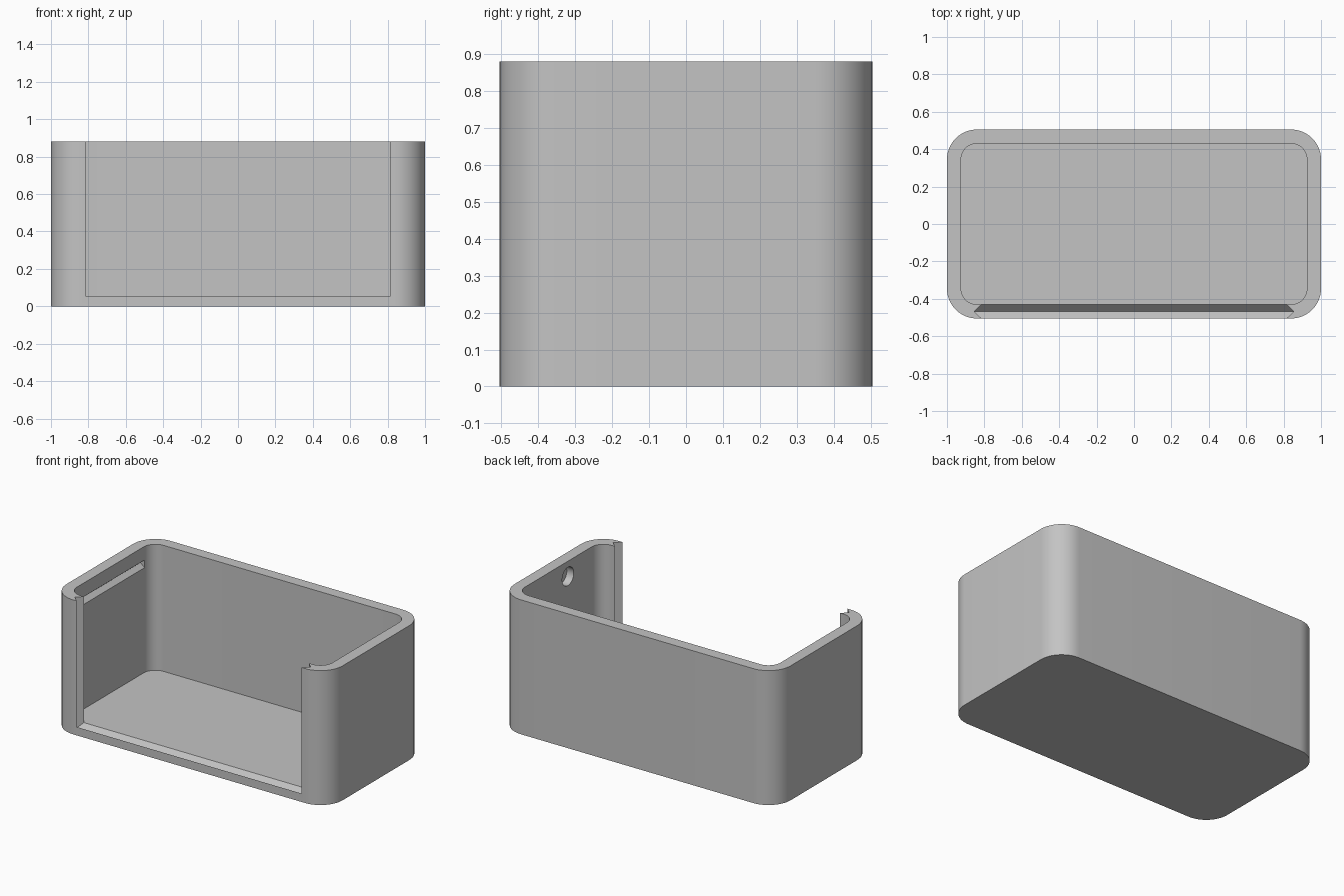
import bpy, bmesh, math

cube = bpy.data.objects.get("Cube")
if cube:
    bpy.data.objects.remove(cube, do_unlink=True)

HALF_X, HALF_Y, HEIGHT = 1.0, 0.505, 0.88
WALL, FLOOR, RADIUS = 0.075, 0.055, 0.16
OPEN_X, GROOVE = 0.815, 0.04

grey = bpy.data.materials.new("matte_grey")
grey.use_nodes = True
colour = (0.55, 0.55, 0.55, 1)
grey.diffuse_color = colour
grey.node_tree.nodes["Principled BSDF"].inputs["Base Color"].default_value = colour


def loft(name, rings):
    """Closed solid through matching rings of points."""
    bm = bmesh.new()
    loops = [[bm.verts.new(p) for p in ring] for ring in rings]
    n = len(loops[0])
    for a, b in zip(loops, loops[1:]):
        for i in range(n):
            j = (i + 1) % n
            bm.faces.new((a[i], a[j], b[j], b[i]))
    bm.faces.new(loops[0])
    bm.faces.new(loops[-1])
    bmesh.ops.recalc_face_normals(bm, faces=bm.faces)
    mesh = bpy.data.meshes.new(name)
    bm.to_mesh(mesh)
    bm.free()
    mesh.materials.append(grey)
    obj = bpy.data.objects.new(name, mesh)
    bpy.context.collection.objects.link(obj)
    return obj


def rounded_ring(hx, hy, r, z, steps=14):
    ring = []
    for k, (sx, sy) in enumerate(((1, 1), (-1, 1), (-1, -1), (1, -1))):
        for i in range(steps + 1):
            a = math.pi / 2 * (k + i / steps)
            ring.append((sx * (hx - r) + r * math.cos(a),
                         sy * (hy - r) + r * math.sin(a), z))
    return ring


def rounded_box(name, inset, z0, z1):
    size = (HALF_X - inset, HALF_Y - inset, RADIUS - inset)
    return loft(name, [rounded_ring(*size, z) for z in (z0, z1)])


# Outer shell and its cavity
box = rounded_box("box_body", 0, 0, HEIGHT)
cavity = rounded_box("cavity_cutter", WALL, FLOOR, HEIGHT + 0.2)

# Front opening with a V groove down both sides and along the sill
front, back = -HALF_Y, -HALF_Y + WALL
rings = []
for y, d in ((front - 0.1, 0), (front, 0), ((front + back) / 2, GROOVE),
             (back, 0), (back + 0.03, 0)):
    x, z, top = OPEN_X + d, FLOOR - d, HEIGHT + 0.2
    rings.append([(-x, y, z), (x, y, z), (x, y, top), (-x, y, top)])
opening = loft("front_opening_cutter", rings)

# Long V slot inside the right wall
inner = HALF_X - WALL
slot_z, slot_h, slot_d = 0.765, 0.025, 0.03
slot = loft("wall_slot_cutter", [
    [(-inner + 0.02, y, slot_z - slot_h), (-inner, y, slot_z - slot_h),
     (-inner - slot_d, y, slot_z),
     (-inner, y, slot_z + slot_h), (-inner + 0.02, y, slot_z + slot_h)]
    for y in (-0.355, 0.355)])

# Round blind hole inside the left wall
hole = loft("round_hole_cutter", [
    [(x, -0.1 + 0.06 * math.cos(a), 0.78 + 0.06 * math.sin(a))
     for a in (math.tau * i / 32 for i in range(32))]
    for x in (inner - 0.03, inner + 0.05)])

# Cut the shell
bpy.ops.object.select_all(action='DESELECT')
bpy.context.view_layer.objects.active = box
box.select_set(True)
for cutter in (cavity, opening, slot, hole):
    mod = box.modifiers.new(cutter.name, 'BOOLEAN')
    mod.operation, mod.solver, mod.object = 'DIFFERENCE', 'EXACT', cutter
    bpy.ops.object.modifier_apply(modifier=mod.name)
    bpy.data.objects.remove(cutter, do_unlink=True)
bpy.ops.object.shade_smooth_by_angle(angle=math.radians(30))
